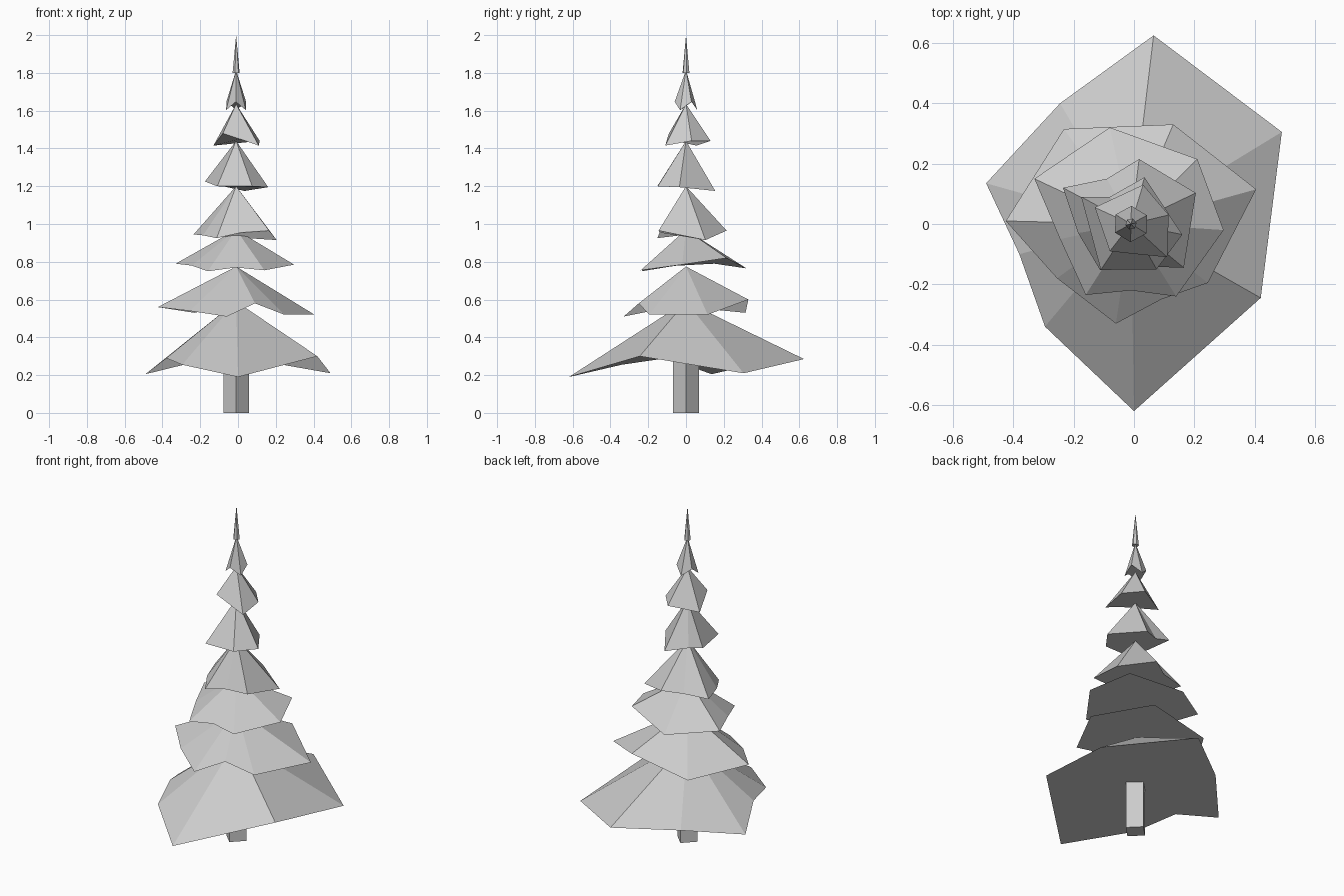
import bpy
from math import cos, sin, pi

CX, CY = -0.01, 0.0          # trunk axis


def mesh_object(name, verts, faces):
    me = bpy.data.meshes.new(name)
    me.from_pydata(verts, [], faces)
    me.update()
    ob = bpy.data.objects.new(name, me)
    bpy.context.collection.objects.link(ob)
    return ob


def ring(n, radius, z, turn=0.0):
    return [(CX + radius * cos(turn + 2 * pi * i / n),
             CY + radius * sin(turn + 2 * pi * i / n), z) for i in range(n)]


def branch_tier(name, apex_z, rim):
    """Ragged faceted cone: point on top, uneven counterclockwise rim, closed below."""
    n = len(rim)
    faces = [(i, (i + 1) % n, n) for i in range(n)] + [tuple(reversed(range(n)))]
    return mesh_object(name, list(rim) + [(CX, CY, apex_z)], faces)


# Trunk: square post turned 45 degrees
sides = [(i, (i + 1) % 4, (i + 1) % 4 + 4, i + 4) for i in range(4)]
mesh_object("trunk", ring(4, 0.068, 0) + ring(4, 0.068, 0.32),
            sides + [(3, 2, 1, 0), (4, 5, 6, 7)])

# Branch tiers from bottom to top, each with its own uneven rim
branch_tier("branches_1", 0.59, [
    (0.065, 0.625, 0.285), (-0.245, 0.40, 0.265), (-0.49, 0.135, 0.205),
    (-0.38, -0.10, 0.29), (-0.295, -0.34, 0.255), (0, -0.62, 0.19),
    (0.42, -0.245, 0.30), (0.49, 0.305, 0.21)])
branch_tier("branches_2", 0.775, [
    (0.13, 0.33, 0.60), (-0.232, 0.315, 0.53), (-0.425, 0.01, 0.56),
    (-0.255, -0.18, 0.54), (-0.06, -0.33, 0.51), (0.09, -0.25, 0.58),
    (0.245, -0.195, 0.52), (0.405, 0.115, 0.52)])
branch_tier("branches_3", 0.97, [
    (0.21, 0.215, 0.82), (-0.08, 0.32, 0.765), (-0.33, 0.15, 0.79),
    (-0.245, -0.05, 0.78), (-0.16, -0.235, 0.75), (-0.01, -0.22, 0.77),
    (0.14, -0.24, 0.755), (0.297, -0.02, 0.785)])
branch_tier("branches_4", 1.20, [
    (0.205, 0.103, 0.915), (0.017, 0.215, 0.965), (-0.09, 0.15, 0.95),
    (-0.235, 0.12, 0.945), (-0.185, -0.03, 0.94), (-0.113, -0.152, 0.925),
    (0.02, -0.14, 0.955), (0.165, -0.145, 0.965)])
branch_tier("branches_5", 1.44, [
    (0.16, -0.035, 1.195), (0.035, 0.155, 1.175), (-0.08, 0.09, 1.20),
    (-0.175, 0.09, 1.225), (-0.11, -0.152, 1.20), (0.075, -0.15, 1.20)])
branch_tier("branches_6", 1.635, [
    (0.115, 0.03, 1.44), (0.03, 0.13, 1.44), (-0.13, 0.055, 1.415),
    (-0.08, -0.09, 1.48), (0.01, -0.10, 1.45), (0.11, -0.11, 1.415)])
branch_tier("branches_7", 1.815, [
    (x, y, z + 0.022 * (-1) ** i)
    for i, (x, y, z) in enumerate(ring(6, 0.06, 1.625, 0.5))])
branch_tier("tip", 2.0, ring(6, 0.019, 1.80, 0.2))
